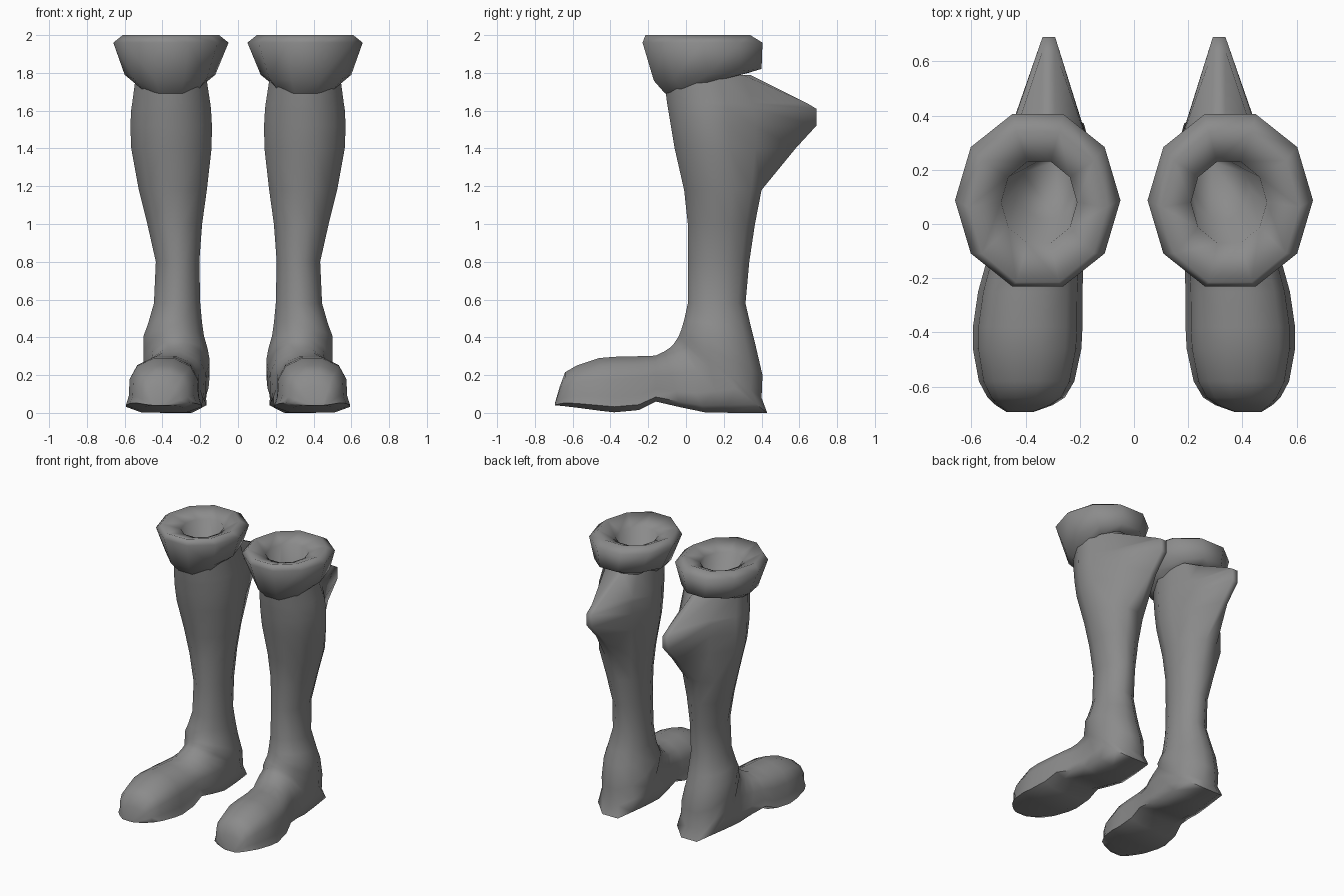
import bpy, bmesh, math

if "Cube" in bpy.data.objects:
    bpy.data.objects.remove(bpy.data.objects["Cube"])

grey = bpy.data.materials.new("dark_grey")
grey.diffuse_color = (0.26, 0.26, 0.26, 1)
grey.use_nodes = True
grey.node_tree.nodes["Principled BSDF"].inputs["Base Color"].default_value = grey.diffuse_color


def loft(name, rings, cap_start=True, angle=80):
    """Skin a list of equal-length point rings, then mirror to the other boot."""
    bm = bmesh.new()
    loops = [[bm.verts.new(p) for p in ring] for ring in rings]
    n = len(loops[0])
    for a, b in zip(loops, loops[1:]):
        for i in range(n):
            j = (i + 1) % n
            bm.faces.new((a[i], a[j], b[j], b[i]))
    if cap_start:
        bm.faces.new(loops[0][::-1])
    else:
        bm.faces.new(loops[-1])
    bmesh.ops.recalc_face_normals(bm, faces=bm.faces)
    mesh = bpy.data.meshes.new(name)
    bm.to_mesh(mesh)
    bm.free()
    mesh.materials.append(grey)
    ob = bpy.data.objects.new(name, mesh)
    bpy.context.collection.objects.link(ob)
    bpy.ops.object.select_all(action='DESELECT')
    ob.select_set(True)
    bpy.context.view_layer.objects.active = ob
    bpy.ops.object.shade_smooth_by_angle(angle=math.radians(angle))
    ob.modifiers.new("Mirror", 'MIRROR').use_mirror_merge = False


# Half cross-sections (side, back-to-front): flat-soled shoe and plain oval
SHOE = [(0.6, 0), (1, 0.10), (0.92, 0.28), (0.90, 0.6), (0.7, 0.85), (0.25, 1)]
C15 = math.cos(math.radians(15))
OVAL = [(math.cos(math.radians(a)) / C15, (1 - math.sin(math.radians(a)) / C15) / 2)
        for a in (75, 45, 15, -15, -45, -75)]


def section(x0, x1, yb, zb, yf, zf, k=0.0):
    """12-point section from the sole/back point to the instep/front point.
    k blends from oval (0) to shoe (1)."""
    half = [(a + (c - a) * k, b + (d - b) * k) for (a, b), (c, d) in zip(OVAL, SHOE)]
    cx, rx = (x0 + x1) / 2, (x1 - x0) / 2
    pts = half + [(-u, v) for u, v in reversed(half)]
    return [(cx + u * rx, yb + v * (yf - yb), zb + v * (zf - zb)) for u, v in pts]


# Foot: y, x range, bottom z, top z, from the toe back to the waist of the sole
foot = [
    (-0.693, 0.37, 0.47, 0.04, 0.055),
    (-0.668, 0.30, 0.51, 0.038, 0.14),
    (-0.64, 0.255, 0.54, 0.035, 0.215),
    (-0.58, 0.22, 0.572, 0.028, 0.25),
    (-0.46, 0.194, 0.594, 0.012, 0.29),
    (-0.38, 0.19, 0.594, 0.003, 0.297),
    (-0.25, 0.19, 0.575, 0.015, 0.30),
    (-0.16, 0.187, 0.55, 0.06, 0.303),
]
boot = [section(x0, x1, y, zb, y, zt, 1) for y, x0, x1, zb, zt in foot]

# Heel and ankle: sections fan round from the sole to the shaft
boot += [section(*s) for s in [
    (0.17, 0.52, -0.03, 0.03, -0.115, 0.325, 0.9),
    (0.158, 0.505, 0.10, 0.003, -0.08, 0.348, 0.8),
    (0.155, 0.50, 0.26, 0.0, -0.065, 0.365, 0.6),
    (0.152, 0.50, 0.43, 0.0, -0.055, 0.38, 0.3),
    (0.15, 0.50, 0.40, 0.08, -0.045, 0.395),
    (0.16, 0.50, 0.405, 0.20, -0.035, 0.415),
    (0.18, 0.50, 0.37, 0.35, -0.025, 0.44),
    (0.19, 0.475, 0.345, 0.45, -0.01, 0.49),
]]

# Shaft: z, x range, y range, fin reach at the back (0 = none)
shaft = [
    (0.58, 0.20, 0.445, 0.01, 0.315, 0),
    (0.80, 0.205, 0.435, 0.01, 0.335, 0),
    (1.00, 0.19, 0.48, 0.01, 0.365, 0),
    (1.18, 0.165, 0.525, -0.01, 0.40, 0),
    (1.40, 0.14, 0.565, -0.06, 0.40, 0.58),
    (1.52, 0.138, 0.57, -0.08, 0.40, 0.69),
    (1.61, 0.143, 0.565, -0.095, 0.40, 0.69),
    (1.64, 0.147, 0.56, -0.10, 0.39, 0.64),
    (1.79, 0.17, 0.54, -0.12, 0.33, 0.34),
]
for z, x0, x1, y0, y1, fin in shaft:
    r = section(x0, x1, y1, z, y0, z)
    if fin:  # pull the rear points out into the narrow calf fin
        for i, x in ((0, 0.337), (11, 0.291)):
            r[i] = (x, fin, z)
        for i, x in ((1, 0.45), (10, 0.19)):
            r[i] = (x, r[i][1] + 0.03, z)
    boot.append(r)
loft("boot", boot)


def ring(z, x0, x1, y0, y1, tilt):
    """Ten-sided horizontal ring filling the x and y ranges, tilted up to the back."""
    cx, cy, rx, ry = (x0 + x1) / 2, (y0 + y1) / 2, (x1 - x0) / 2, (y1 - y0) / 2
    pts = [(math.cos(math.tau * i / 10), math.sin(math.tau * i / 10) / math.sin(math.radians(72)))
           for i in range(10)]
    return [(cx + rx * a, cy + ry * b, z + tilt * ry * b) for a, b in pts]


# Cuff: flared collar, rolled rim and the hollow inside
cuff = [
    (1.745, 0.175, 0.54, -0.11, 0.33, 0.25),
    (1.79, 0.12, 0.60, -0.17, 0.40, 0.11),
    (1.96, 0.05, 0.66, -0.23, 0.405, 0),
    (2.00, 0.10, 0.61, -0.215, 0.34, 0),
    (1.95, 0.21, 0.49, -0.07, 0.23, 0),
    (1.50, 0.21, 0.43, 0.02, 0.23, 0),
]
loft("cuff", [ring(*c) for c in cuff], cap_start=False, angle=89)
